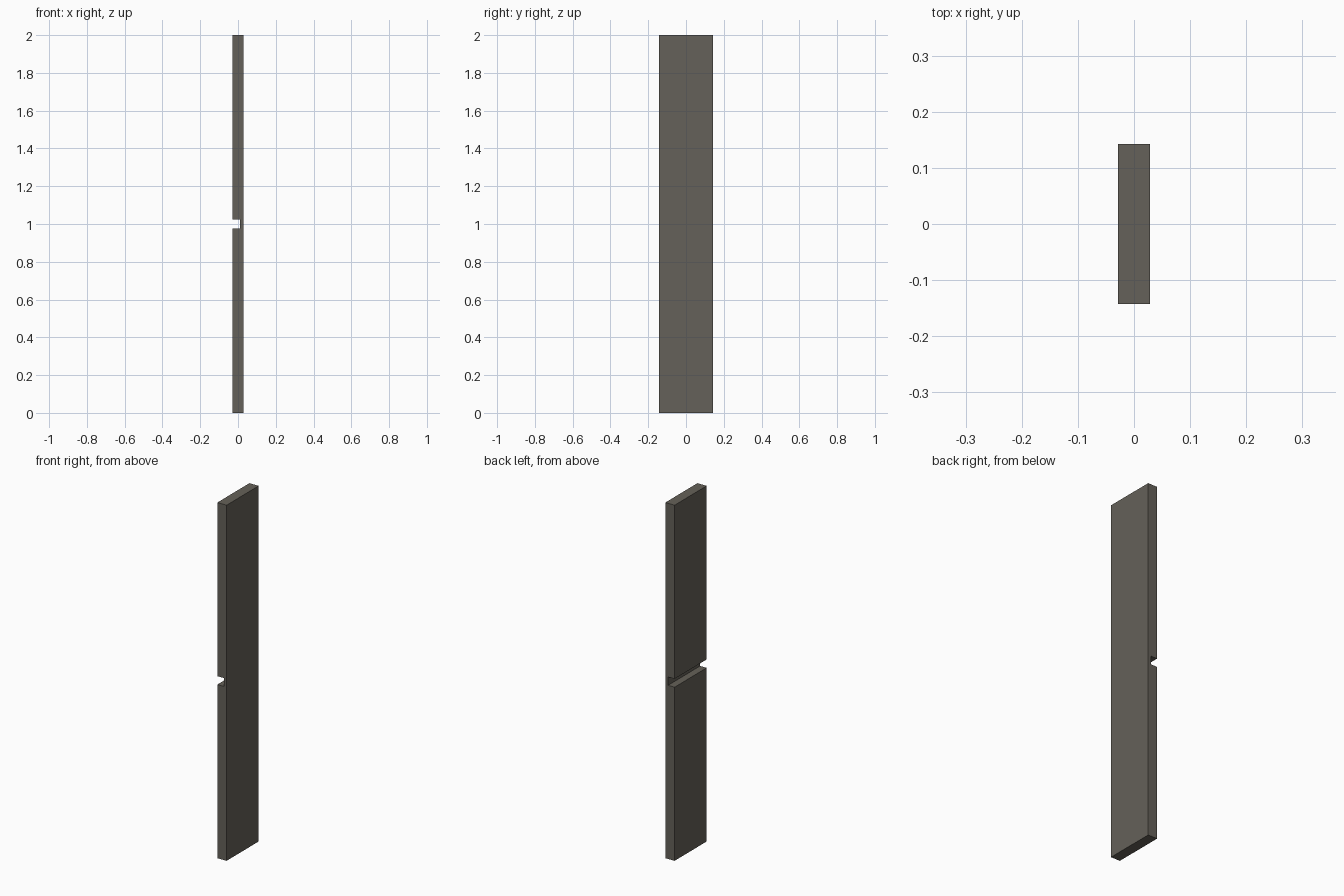
import bpy, bmesh

if "Cube" in bpy.data.objects:
    bpy.data.objects.remove(bpy.data.objects["Cube"])

HALF_X, HALF_Y, HEIGHT = 0.0285, 0.1425, 2.0
NOTCH_X, NOTCH_Z, NOTCH_HALF = 0.0115, 1.0, 0.0235

# Side profile (x, z) of the plank with a groove across its left face
profile = [
    (-HALF_X, 0), (HALF_X, 0), (HALF_X, HEIGHT), (-HALF_X, HEIGHT),
    (-HALF_X, NOTCH_Z + NOTCH_HALF), (NOTCH_X, NOTCH_Z + NOTCH_HALF),
    (NOTCH_X, NOTCH_Z - NOTCH_HALF), (-HALF_X, NOTCH_Z - NOTCH_HALF),
]

# Extrude the profile along y
bm = bmesh.new()
face = bm.faces.new([bm.verts.new((x, -HALF_Y, z)) for x, z in profile])
result = bmesh.ops.extrude_face_region(bm, geom=[face], use_keep_orig=True)
new_verts = [g for g in result["geom"] if isinstance(g, bmesh.types.BMVert)]
bmesh.ops.translate(bm, verts=new_verts, vec=(0, 2 * HALF_Y, 0))
bmesh.ops.recalc_face_normals(bm, faces=bm.faces)

mesh = bpy.data.meshes.new("notched_plank")
bm.to_mesh(mesh)
bm.free()
plank = bpy.data.objects.new("notched_plank", mesh)
bpy.context.collection.objects.link(plank)

# Dark warm grey
mat = bpy.data.materials.new("dark_warm_grey")
mat.diffuse_color = (0.13, 0.12, 0.10, 1)
mat.use_nodes = True
mat.node_tree.nodes["Principled BSDF"].inputs["Base Color"].default_value = mat.diffuse_color
mesh.materials.append(mat)
